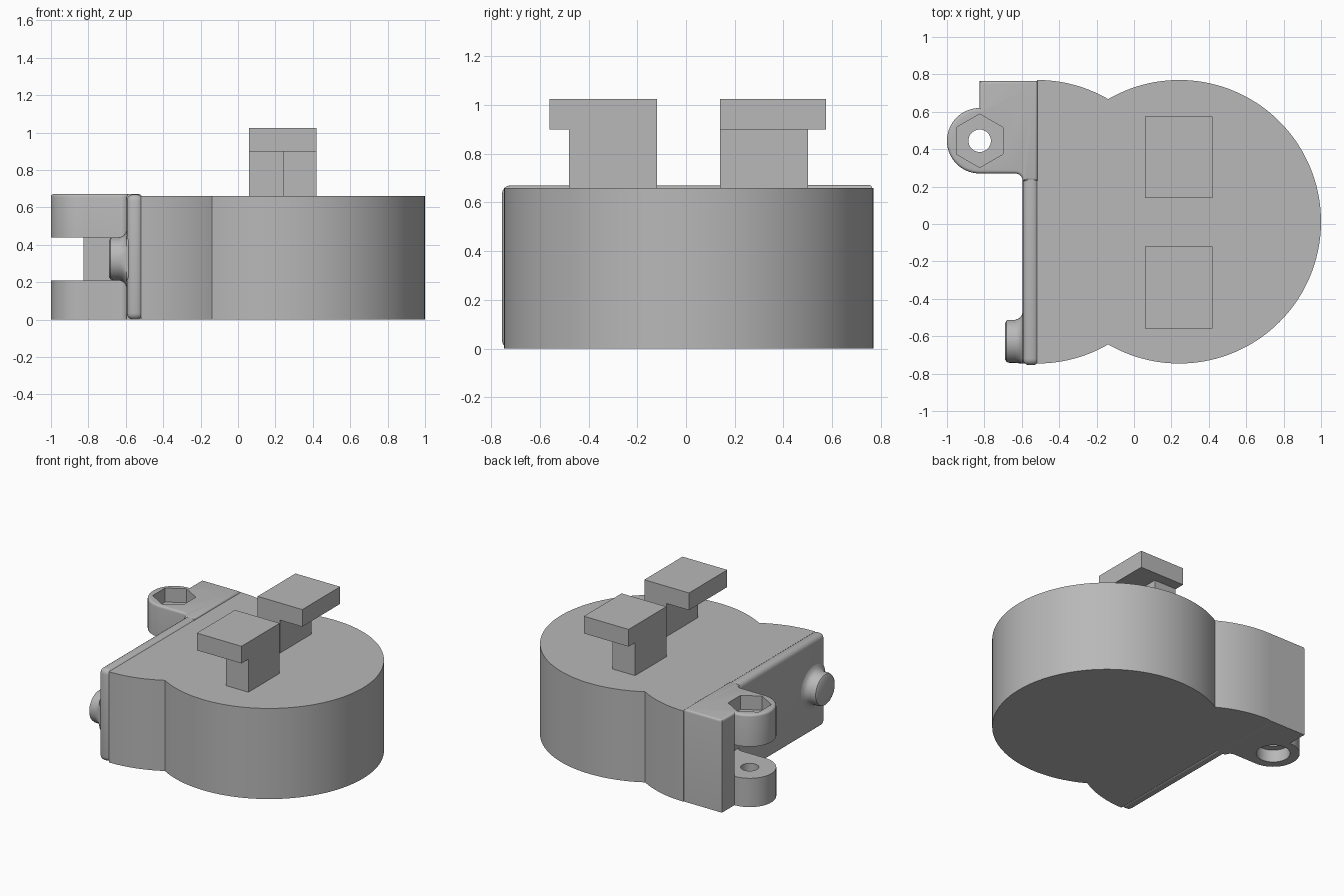
import bpy, bmesh
from math import cos, sin, pi, radians, acos
from mathutils import Vector

cube = bpy.data.objects.get("Cube")
if cube:
    bpy.data.objects.remove(cube, do_unlink=True)

grey = bpy.data.materials.new("plain grey")
grey.use_nodes = True
grey.diffuse_color = (0.48, 0.48, 0.48, 1)
grey.node_tree.nodes["Principled BSDF"].inputs["Base Color"].default_value = grey.diffuse_color


def finish(name, bm):
    bmesh.ops.recalc_face_normals(bm, faces=bm.faces)
    mesh = bpy.data.meshes.new(name)
    bm.to_mesh(mesh)
    bm.free()
    obj = bpy.data.objects.new(name, mesh)
    bpy.context.collection.objects.link(obj)
    mesh.materials.append(grey)
    return obj


def activate(obj):
    bpy.ops.object.select_all(action="DESELECT")
    obj.select_set(True)
    bpy.context.view_layer.objects.active = obj


def smooth(obj):
    activate(obj)
    bpy.ops.object.shade_smooth_by_angle(angle=radians(35))


def arc(cx, cy, r, start, end, steps):
    angles = [start + (end - start) * i / steps for i in range(steps + 1)]
    return [(cx + r * cos(a), cy + r * sin(a)) for a in angles]


def prism(name, outline, z0, z1, top_bevel=0):
    bm = bmesh.new()
    face = bm.faces.new([bm.verts.new((x, y, z0)) for x, y in outline])
    up = bmesh.ops.extrude_face_region(bm, geom=[face])["geom"]
    bmesh.ops.translate(bm, vec=(0, 0, z1 - z0),
                        verts=[v for v in up if isinstance(v, bmesh.types.BMVert)])
    if top_bevel:
        rim = [e for e in bm.edges if all(abs(v.co.z - z1) < 1e-5 for v in e.verts)]
        bmesh.ops.bevel(bm, geom=rim, offset=top_bevel, segments=4,
                        profile=0.5, affect="EDGES")
    return finish(name, bm)


def box(name, x0, x1, y0, y1, z0, z1):
    return prism(name, [(x0, y0), (x1, y0), (x1, y1), (x0, y1)], z0, z1)


def apply_modifier(obj, mod):
    activate(obj)
    bpy.ops.object.modifier_apply(modifier=mod.name)


def cut(obj, cutter):
    mod = obj.modifiers.new("cut", "BOOLEAN")
    mod.operation = "DIFFERENCE"
    mod.solver = "EXACT"
    mod.object = cutter
    apply_modifier(obj, mod)
    bpy.data.objects.remove(cutter, do_unlink=True)


# Main case: a round drum joined to a half-round shoulder
R, DRUM_X, SHOULDER_X, MID_Y = 0.758, 0.242, -0.518, 0.012
half_gap = (DRUM_X - SHOULDER_X) / 2
meet = acos(half_gap / R)
outline = arc(DRUM_X, MID_Y, R, meet - pi, pi - meet, 96)
outline += arc(SHOULDER_X, MID_Y, R, meet, pi / 2, 14)[1:]
outline += arc(SHOULDER_X, MID_Y, R, -pi / 2, -meet, 14)[:-1]
smooth(prism("case_body", outline, 0, 0.66))

# Rounded end plate
plate = box("end_plate", -0.595, -0.507, -0.755, 0.76, 0, 0.67)
mod = plate.modifiers.new("round", "BEVEL")
mod.width = 0.035
mod.segments = 4
apply_modifier(plate, mod)
smooth(plate)

# Corner block with a split clamp lug
LX, LY, LR = -0.825, 0.445, 0.175
lug_outline = [(LX, 0.765)] + arc(LX, LY, LR, pi / 2, 3 * pi / 2, 32)
lug_outline += arc(-0.635, 0.23, 0.04, pi / 2, 0, 8)
lug_outline += [(-0.515, 0.23), (-0.515, 0.765)]
lug = prism("clamp_lug", lug_outline, 0, 0.672, 0.016)
cut(lug, box("slot_cutter", -1.1, -0.59, 0.1, LY + LR, 0.21, 0.44))


def bore(radius, sides, z0, z1):
    ring = arc(LX, LY, radius, pi / 2, pi / 2 + 2 * pi, sides)[:-1]
    cut(lug, prism("bore_cutter", ring, z0, z1))


bore(0.06, 32, -0.1, 0.8)      # through hole
bore(0.143, 6, 0.57, 0.8)      # nut pocket
bore(0.112, 32, -0.1, 0.09)    # screw head recess
smooth(lug)

# Side button turned around the x axis, with a flared foot
BY, BZ = -0.627, 0.325
profile = [(-0.57, 0.155), (-0.595, 0.155), (-0.602, 0.136), (-0.615, 0.122),
           (-0.635, 0.115), (-0.668, 0.115), (-0.682, 0.11), (-0.69, 0.096), (-0.69, 0)]
bm = bmesh.new()
verts = [bm.verts.new((x, BY, BZ + r)) for x, r in profile]
edges = [bm.edges.new(pair) for pair in zip(verts, verts[1:])]
bmesh.ops.spin(bm, geom=verts + edges, cent=(0, BY, BZ), axis=Vector((1, 0, 0)),
               angle=2 * pi, steps=40)
bmesh.ops.remove_doubles(bm, verts=bm.verts, dist=1e-4)
for v in bm.verts:
    v.co.y = max(v.co.y, -0.745)
smooth(finish("side_button", bm))

# Two hooked posts: narrow stem under an overhanging cap
for name, sx, sy0, sy1, cy0, cy1 in (("front", 0.24, -0.48, -0.12, -0.56, -0.12),
                                     ("back", 0.06, 0.14, 0.50, 0.14, 0.575)):
    box(name + "_post_stem", sx, sx + 0.18, sy0, sy1, 0.65, 0.9)
    box(name + "_post_cap", 0.06, 0.42, cy0, cy1, 0.9, 1.025)
